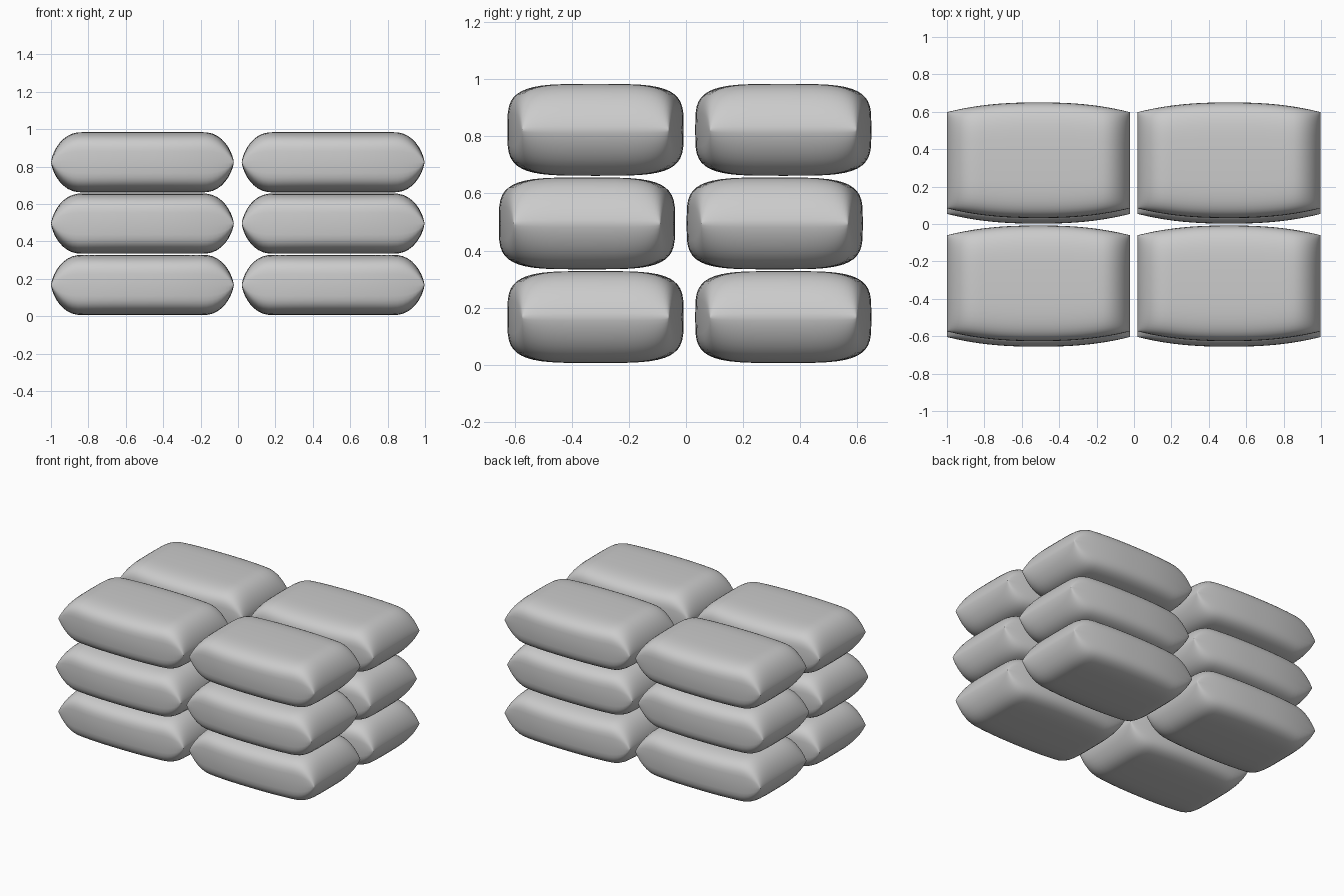
import bpy, bmesh, math

if "Cube" in bpy.data.objects:
    bpy.data.objects.remove(bpy.data.objects["Cube"])

HALF_LEN, HALF_HEIGHT = 0.4885, 0.161
END_W, BULGE = 0.257, 0.052
RING, STATIONS = 48, 36


def spow(v, p):
    return math.copysign(abs(v) ** p, v)


def sack_mesh():
    """Pillow: rounded-box cross-sections along x, pinched to a seam at each end."""
    bm = bmesh.new()
    rings = []
    for i in range(STATIONS + 1):
        # stations crowd toward the ends where the curvature is
        t = -math.cos(math.pi * i / STATIONS)
        u = max(0.0, (abs(t) - 0.66) / 0.34)
        h = HALF_HEIGHT * max(0.0, 1 - u ** 2.3) ** 0.68
        w = END_W + BULGE * (1 - abs(t) ** 2.4)
        ring = []
        for k in range(RING):
            a = 2 * math.pi * k / RING
            ring.append(bm.verts.new((HALF_LEN * t,
                                      w * spow(math.cos(a), 0.5),
                                      h * spow(math.sin(a), 0.5))))
        rings.append(ring)
    for r0, r1 in zip(rings, rings[1:]):
        for k in range(RING):
            n = (k + 1) % RING
            bm.faces.new((r0[k], r0[n], r1[n], r1[k]))
    # close the pinched end seams
    bmesh.ops.remove_doubles(bm, verts=bm.verts, dist=0.0005)
    bmesh.ops.recalc_face_normals(bm, faces=bm.faces)
    mesh = bpy.data.meshes.new("sack")
    bm.to_mesh(mesh)
    bm.free()
    return mesh


# Stack: three layers of 2 x 2 sacks, the middle layer shifted forward
mesh = sack_mesh()
for layer, z in enumerate((0.167, 0.495, 0.823)):
    shift = -0.030 if layer == 1 else 0.0
    for row, y in (("front", -0.317), ("back", 0.341)):
        for side, x in (("left", -0.511), ("right", 0.5085)):
            ob = bpy.data.objects.new(f"sack_{layer + 1}_{row}_{side}", mesh)
            ob.location = (x, y + shift, z)
            bpy.context.collection.objects.link(ob)
            ob.select_set(True)
            bpy.context.view_layer.objects.active = ob

# Smooth shading with the seam edge kept sharp
bpy.ops.object.shade_smooth_by_angle(angle=math.radians(45))
